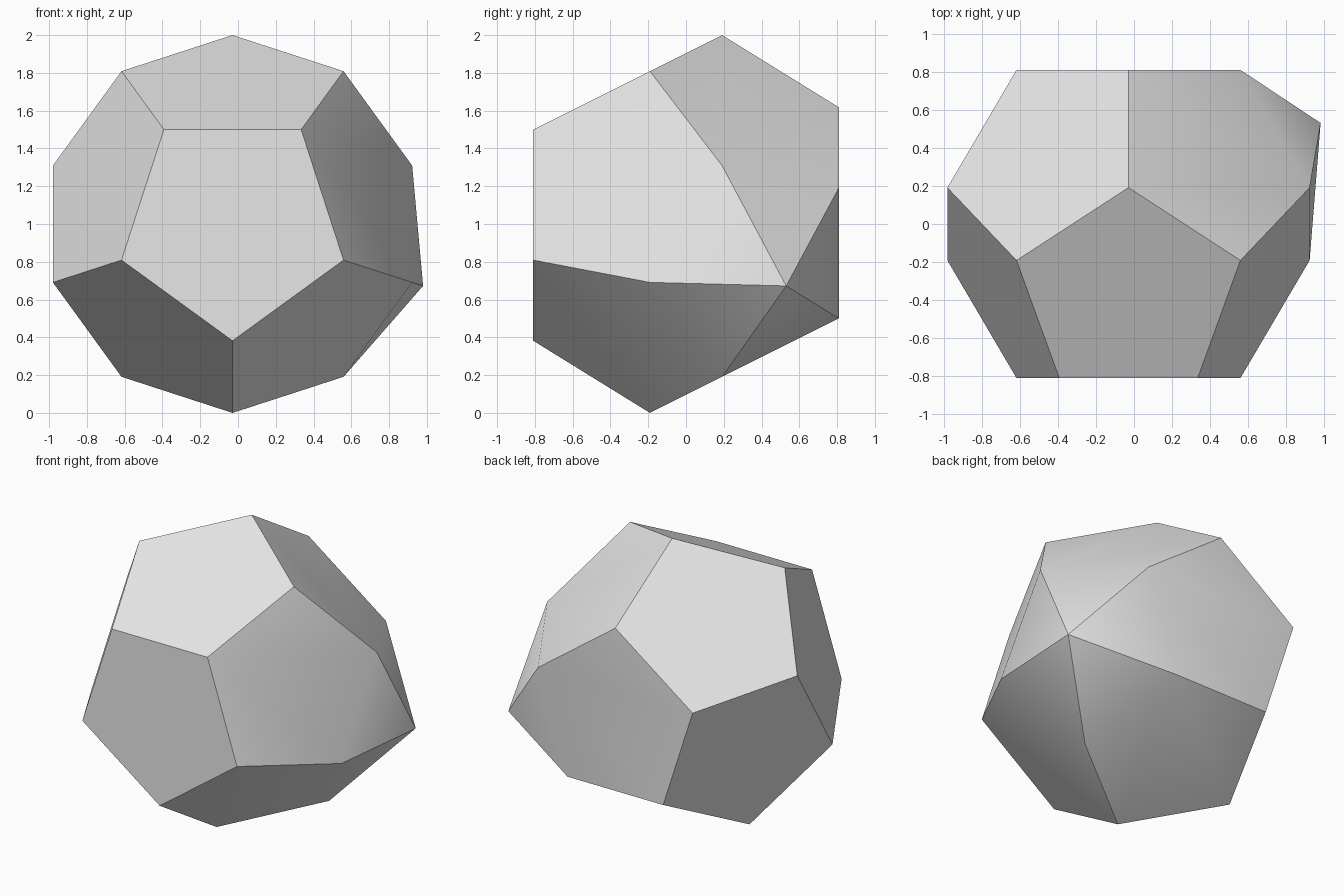
import bpy, bmesh, math
from mathutils import Vector

cube = bpy.data.objects.get("Cube")
if cube:
    bpy.data.objects.remove(cube, do_unlink=True)

# Plain grey material
grey = bpy.data.materials.new("plain_grey")
grey.use_nodes = True
colour = (0.8, 0.8, 0.8, 1)
grey.diffuse_color = colour
grey.node_tree.nodes["Principled BSDF"].inputs["Base Color"].default_value = colour

INNER = (math.sqrt(5) - 1) / 2      # radius of the end pentagons
END_Y = 0.809                       # depth of the end pentagons
RING_Y = 0.191                      # depth of the two wide rings
CENTRE = Vector((-0.029, 0, 1))


def ring(radius, y, start):
    """Five points around the y axis."""
    angles = [math.radians(start + 72 * i) for i in range(5)]
    return [Vector((radius * math.cos(a), y, radius * math.sin(a))) for a in angles]


# Dodecahedron corners, front to back
points = (ring(INNER, -END_Y, -90) + ring(1, -RING_Y, -90)
          + ring(1, RING_Y, 90) + ring(INNER, END_Y, 90))

# Raised point over the left rear face
tilt = math.radians(-18)
normal = Vector((2 * math.cos(tilt), 1, 2 * math.sin(tilt))).normalized()
points.append(normal * END_Y * 1.466)

# Hull, with coplanar triangles merged into pentagons
bm = bmesh.new()
for p in points:
    bm.verts.new(p + CENTRE)
bmesh.ops.convex_hull(bm, input=bm.verts[:])
bmesh.ops.dissolve_limit(bm, angle_limit=math.radians(2),
                         verts=bm.verts[:], edges=bm.edges[:])
bmesh.ops.recalc_face_normals(bm, faces=bm.faces[:])

mesh = bpy.data.meshes.new("peaked_dodecahedron")
bm.to_mesh(mesh)
bm.free()
mesh.materials.append(grey)
body = bpy.data.objects.new("peaked_dodecahedron", mesh)
bpy.context.collection.objects.link(body)

# Soft shading over the shallow edges round the peak
bpy.ops.object.select_all(action='DESELECT')
body.select_set(True)
bpy.context.view_layer.objects.active = body
bpy.ops.object.shade_smooth_by_angle(angle=math.radians(30))
